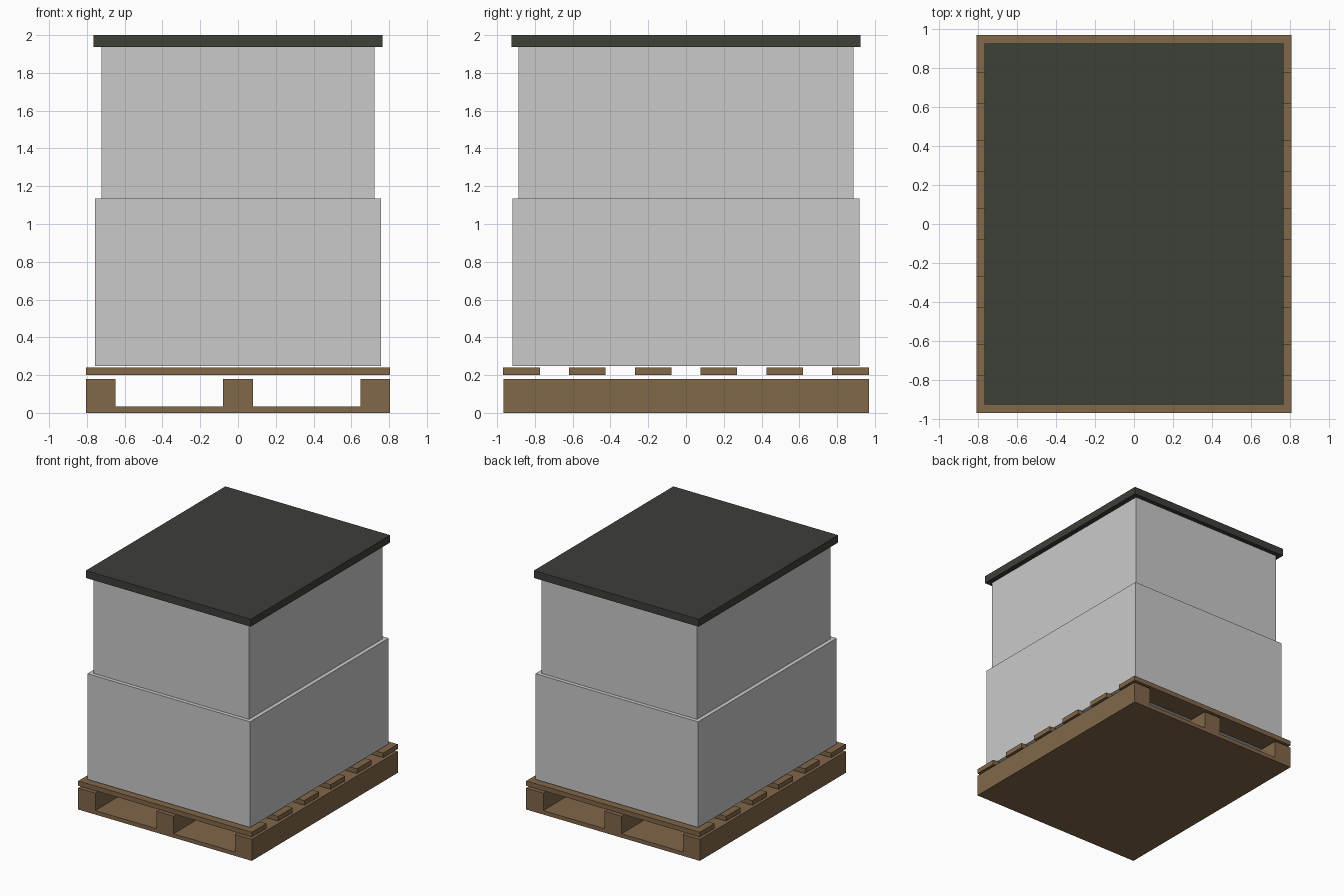
import bpy

# Remove the default object
cube = bpy.data.objects.get("Cube")
if cube:
    bpy.data.objects.remove(cube, do_unlink=True)


def make_material(name, rgb):
    mat = bpy.data.materials.new(name)
    mat.use_nodes = True
    color = (*rgb, 1.0)
    mat.diffuse_color = color
    mat.node_tree.nodes["Principled BSDF"].inputs["Base Color"].default_value = color
    return mat


wood = make_material("brown wood", (0.22, 0.135, 0.067))
grey = make_material("light grey", (0.59, 0.59, 0.59))
dark = make_material("dark olive grey", (0.048, 0.05, 0.04))


def box(name, size_x, size_y, bottom, top, mat, x=0, y=0):
    """Box standing between two heights, centred on x, y."""
    bpy.ops.mesh.primitive_cube_add(size=1, location=(x, y, (bottom + top) / 2))
    obj = bpy.context.object
    obj.name = name
    obj.scale = (size_x, size_y, top - bottom)
    bpy.ops.object.transform_apply(location=False, rotation=False, scale=True)
    obj.data.materials.append(mat)
    return obj


WIDTH, DEPTH = 1.612, 1.935

# Pallet: bottom sheet, three runners, six top slats
box("pallet_base", WIDTH, DEPTH, 0, 0.033, wood)
runner = 0.158
for name, side in (("right", -1), ("middle", 0), ("left", 1)):
    box(f"pallet_runner_{name}", runner, DEPTH, 0.033, 0.18, wood,
        x=side * (WIDTH - runner) / 2)

slat, count = 0.194, 6
for i in range(count):
    y = (DEPTH - slat) * (i / (count - 1) - 0.5)
    box(f"pallet_slat_{i + 1}", WIDTH, slat, 0.2, 0.24, wood, y=y)

# Stacked load and its lid
box("lower_crate", 1.512, 1.838, 0.248, 1.135, grey)
box("upper_crate", 1.446, 1.774, 1.135, 1.938, grey)
box("lid", 1.53, 1.85, 1.938, 2.0, dark)
